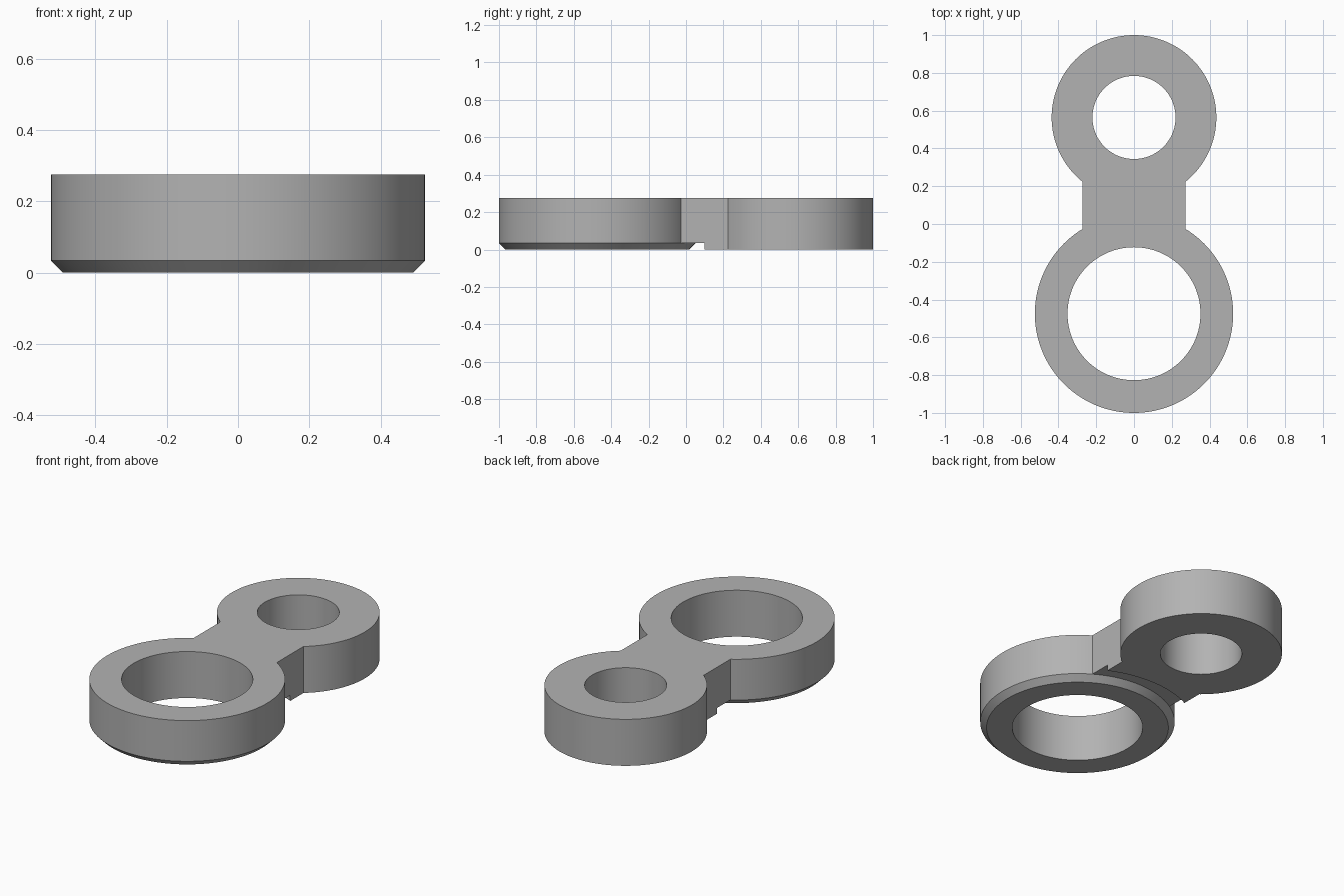
import bpy, bmesh, math

HEIGHT = 0.275
STEP = 0.034
BIG_Y, SMALL_Y = -0.475, 0.564
BIG_R, SMALL_R = 0.525, 0.436
SEGMENTS = 128

if "Cube" in bpy.data.objects:
    bpy.data.objects.remove(bpy.data.objects["Cube"], do_unlink=True)

grey = bpy.data.materials.new("plain grey")
grey.use_nodes = True
colour = (0.45, 0.45, 0.45, 1)
grey.diffuse_color = colour
grey.node_tree.nodes["Principled BSDF"].inputs["Base Color"].default_value = colour


def add_object(name, bm):
    mesh = bpy.data.meshes.new(name)
    bm.to_mesh(mesh)
    bm.free()
    mesh.materials.append(grey)
    obj = bpy.data.objects.new(name, mesh)
    bpy.context.collection.objects.link(obj)
    return obj


def disc(name, y, radius, bottom, top, chamfer=0):
    """Upright cylinder with an optional chamfer round the bottom rim."""
    bm = bmesh.new()
    levels = [(radius, bottom), (radius, top)]
    if chamfer:
        levels = [(radius - chamfer, bottom), (radius, bottom + chamfer), (radius, top)]
    rings = []
    for r, z in levels:
        angles = [2 * math.pi * i / SEGMENTS for i in range(SEGMENTS)]
        rings.append([bm.verts.new((r * math.cos(a), y + r * math.sin(a), z)) for a in angles])
    bm.faces.new(rings[0][::-1])
    bm.faces.new(rings[-1])
    for low, high in zip(rings, rings[1:]):
        for i in range(SEGMENTS):
            j = (i + 1) % SEGMENTS
            bm.faces.new((low[i], low[j], high[j], high[i]))
    return add_object(name, bm)


def block(name, half_width, y0, y1, height):
    bm = bmesh.new()
    bmesh.ops.create_cube(bm, size=1)
    for v in bm.verts:
        v.co = (v.co.x * 2 * half_width, y0 + (v.co.y + 0.5) * (y1 - y0), (v.co.z + 0.5) * height)
    return add_object(name, bm)


def combine(target, tool, operation):
    """Apply a boolean and remove the tool."""
    bpy.context.view_layer.objects.active = target
    mod = target.modifiers.new(operation.title(), 'BOOLEAN')
    mod.operation, mod.solver, mod.object = operation, 'EXACT', tool
    bpy.ops.object.modifier_apply(modifier=mod.name)
    bpy.data.objects.remove(tool, do_unlink=True)


# Small eye and bridge, with a curved clearance step under the bridge
link = block("double_ring_link", 0.272, BIG_Y, SMALL_Y, HEIGHT)
combine(link, disc("small_eye", SMALL_Y, SMALL_R, 0, HEIGHT), 'UNION')
combine(link, disc("clearance_cutter", BIG_Y, 0.636, -0.1, STEP), 'DIFFERENCE')

# Large eye with a chamfered lower rim
combine(link, disc("large_eye", BIG_Y, BIG_R, 0, HEIGHT, STEP), 'UNION')

# Through holes
for y, radius in ((BIG_Y, 0.352), (SMALL_Y, 0.22)):
    combine(link, disc("hole_cutter", y, radius, -0.1, HEIGHT + 0.1), 'DIFFERENCE')

# Smooth round walls, sharp rims
bpy.ops.object.select_all(action='DESELECT')
link.select_set(True)
bpy.context.view_layer.objects.active = link
bpy.ops.object.shade_smooth_by_angle(angle=math.radians(25))
